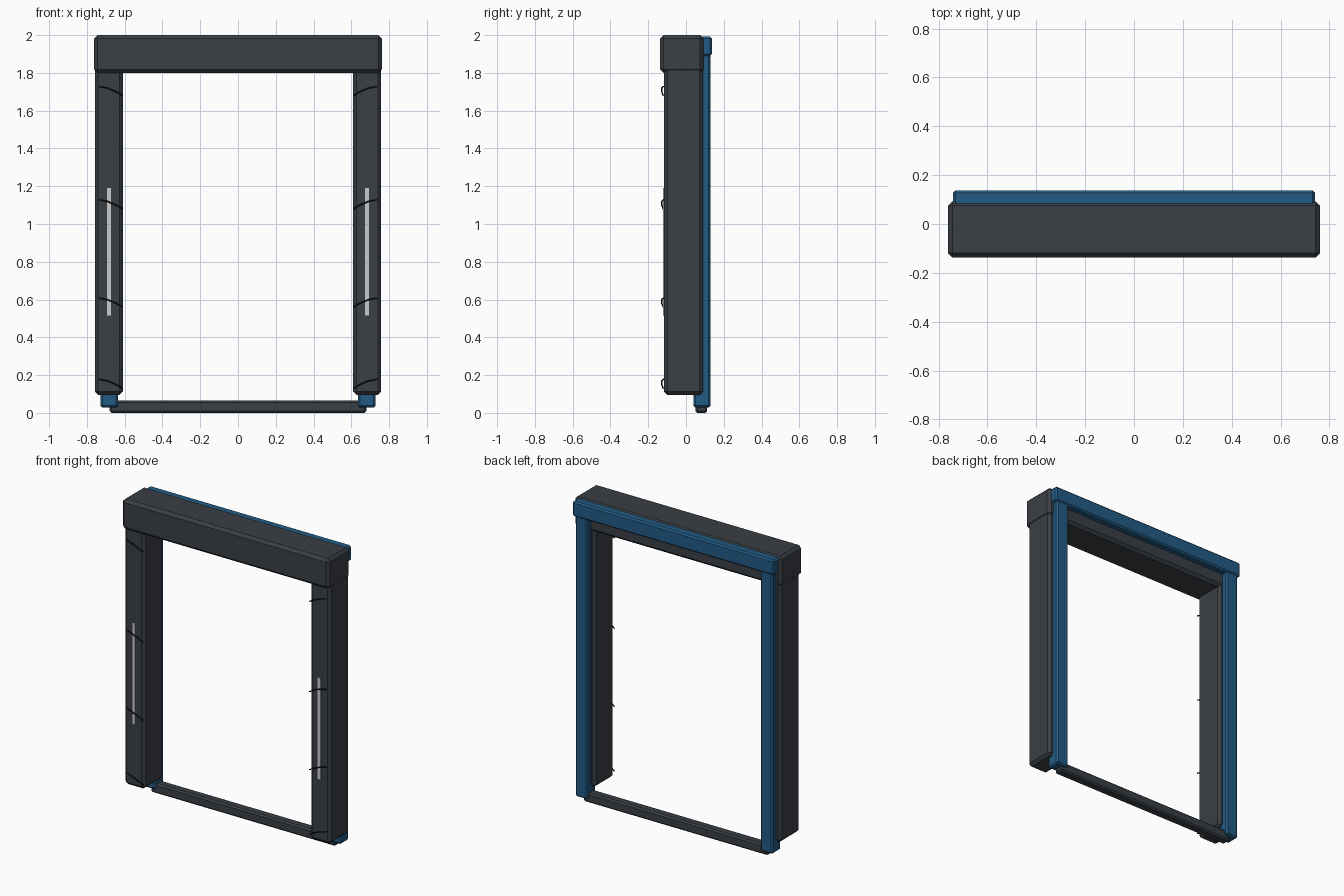
import bpy

cube = bpy.data.objects.get("Cube")
if cube:
    bpy.data.objects.remove(cube, do_unlink=True)


def material(name, colour):
    m = bpy.data.materials.new(name)
    m.use_nodes = True
    m.diffuse_color = (*colour, 1)
    bsdf = next(n for n in m.node_tree.nodes if n.type == 'BSDF_PRINCIPLED')
    bsdf.inputs["Base Color"].default_value = (*colour, 1)
    return m


charcoal = material("charcoal", (0.042, 0.050, 0.060))
blue = material("blue", (0.016, 0.105, 0.235))
light_grey = material("light grey", (0.60, 0.60, 0.60))
black = material("near black", (0.010, 0.011, 0.013))


def box(name, x, y, z, mat, chamfer=0.0):
    """Chamfered box given as (min, max) ranges."""
    ranges = (x, y, z)
    bpy.ops.mesh.primitive_cube_add(size=1, location=[(a + b) / 2 for a, b in ranges])
    ob = bpy.context.object
    ob.name = name
    size = [b - a for a, b in ranges]
    for v in ob.data.vertices:
        for i in range(3):
            v.co[i] *= size[i]
    ob.data.materials.append(mat)
    if chamfer:
        mod = ob.modifiers.new("chamfer", 'BEVEL')
        mod.width = chamfer
        mod.segments = 1
    return ob


def wire(name, points, radius, mat):
    """Thin bent strand through the given points."""
    cu = bpy.data.curves.new(name, 'CURVE')
    cu.dimensions = '3D'
    cu.bevel_depth = radius
    cu.bevel_resolution = 1
    cu.use_fill_caps = True
    sp = cu.splines.new('POLY')
    sp.points.add(len(points) - 1)
    for p, co in zip(sp.points, points):
        p.co = (*co, 1)
    cu.materials.append(mat)
    ob = bpy.data.objects.new(name, cu)
    bpy.context.collection.objects.link(ob)


# Horizontal members
box("lintel", (-0.762, 0.762), (-0.137, 0.093), (1.80, 2.0), charcoal, 0.018)
box("rear_lintel", (-0.742, 0.742), (0.05, 0.137), (1.89, 1.992), blue, 0.010)
box("sill", (-0.68, 0.68), (0.05, 0.112), (0.0, 0.066), charcoal, 0.010)

# Uprights, light strips and surface strands on both sides
for side, s in (("left", 1), ("right", -1)):
    def span(a, b):
        return tuple(sorted((s * a, s * b)))

    box(side + "_post", span(0.61, 0.758), (-0.117, 0.09), (0.095, 1.84), charcoal, 0.018)
    box(side + "_rear_post", span(0.636, 0.727), (0.04, 0.13), (0.028, 1.93), blue, 0.010)
    box(side + "_light_strip", span(0.672, 0.693), (-0.121, -0.113), (0.515, 1.19), light_grey)
    for i, z in enumerate((0.13, 0.56, 1.08, 1.68)):
        wire(f"{side}_strand_{i + 1}",
             [(s * 0.612, -0.121, z),
              (s * 0.645, -0.128, z + 0.02),
              (s * 0.69, -0.129, z + 0.039),
              (s * 0.735, -0.119, z + 0.048)], 0.004, black)
